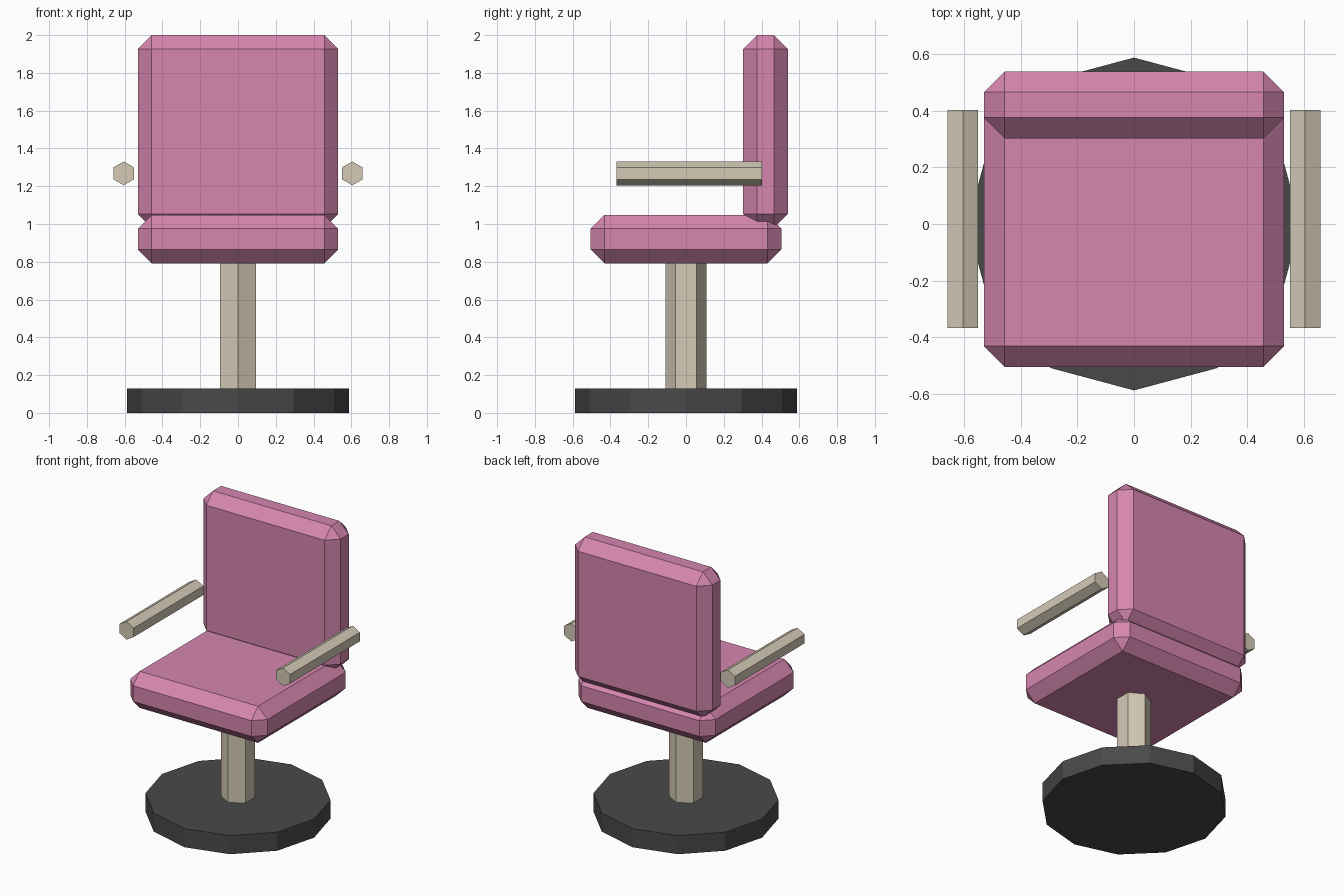
import bpy
from math import pi

cube = bpy.data.objects.get("Cube")
if cube:
    bpy.data.objects.remove(cube, do_unlink=True)


def material(name, colour):
    mat = bpy.data.materials.new(name)
    mat.use_nodes = True
    mat.diffuse_color = colour
    mat.node_tree.nodes["Principled BSDF"].inputs["Base Color"].default_value = colour
    return mat


pink = material("pink upholstery", (0.67, 0.24, 0.43, 1))
beige = material("beige frame", (0.66, 0.59, 0.47, 1))
charcoal = material("charcoal base", (0.066, 0.066, 0.066, 1))


def prism(name, sides, radius, length, centre, mat, along_y=False):
    """Low-poly cylinder, upright or lying along y."""
    bpy.ops.mesh.primitive_cylinder_add(
        vertices=sides, radius=radius, depth=length, location=centre,
        rotation=(pi / 2 if along_y else 0, 0, 0))
    obj = bpy.context.object
    obj.name = name
    obj.data.materials.append(mat)


def cushion(name, size, centre):
    """Box with every edge chamfered."""
    bpy.ops.mesh.primitive_cube_add(size=1, location=centre)
    obj = bpy.context.object
    obj.name = name
    obj.scale = size
    bpy.ops.object.transform_apply(location=False, rotation=False, scale=True)
    bevel = obj.modifiers.new("chamfer", "BEVEL")
    bevel.width = 0.073
    bevel.segments = 1
    obj.data.materials.append(pink)


# Pedestal
prism("floor_base", 12, 0.588, 0.13, (0, 0, 0.065), charcoal)
prism("column", 6, 0.109, 0.69, (0, 0, 0.465), beige)

# Upholstery
cushion("seat", (1.06, 1.01, 0.256), (0, 0, 0.92))
cushion("backrest", (1.06, 0.236, 1.02), (0, 0.421, 1.49))

# Armrests
for side, x in (("left", 0.605), ("right", -0.605)):
    prism(side + "_armrest", 6, 0.063, 0.77, (x, 0.018, 1.268), beige, along_y=True)
